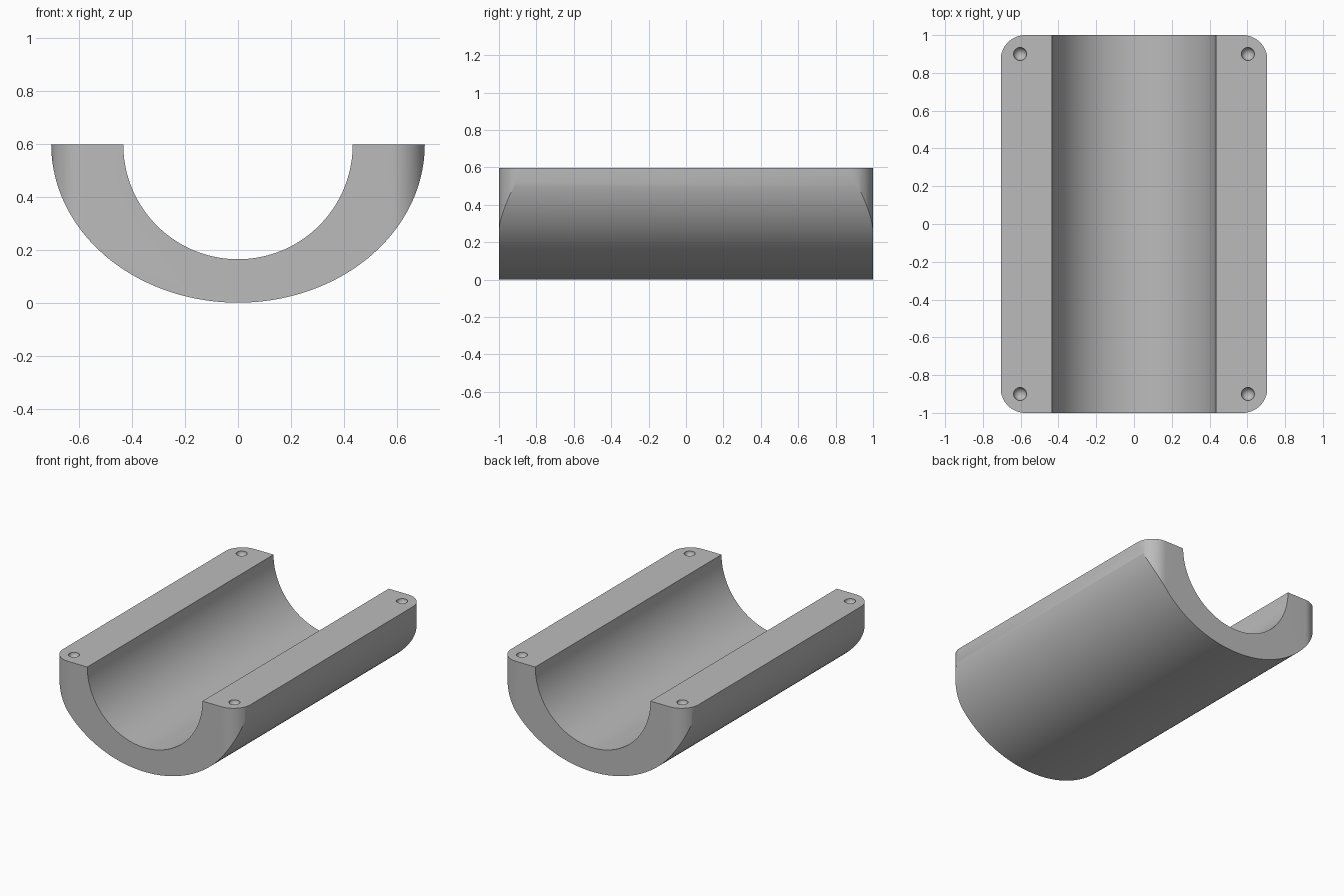
import bpy, bmesh, math

if "Cube" in bpy.data.objects:
    bpy.data.objects.remove(bpy.data.objects["Cube"], do_unlink=True)

TOP = 0.597
HALF_WIDTH, HALF_LENGTH = 0.705, 1.0
BORE, CORNER = 0.433, 0.13
SEGMENTS = 96

grey = bpy.data.materials.new("plain grey")
grey.use_nodes = True
grey.diffuse_color = (0.5, 0.5, 0.5, 1)
grey.node_tree.nodes["Principled BSDF"].inputs["Base Color"].default_value = grey.diffuse_color


def make_object(name, bm):
    bmesh.ops.recalc_face_normals(bm, faces=bm.faces)
    mesh = bpy.data.meshes.new(name)
    bm.to_mesh(mesh)
    bm.free()
    mesh.materials.append(grey)
    obj = bpy.data.objects.new(name, mesh)
    bpy.context.collection.objects.link(obj)
    return obj


def half_arc(rx, rz):
    angles = [math.pi * (1 + i / SEGMENTS) for i in range(SEGMENTS + 1)]
    return [(rx * math.cos(a), TOP + rz * math.sin(a)) for a in angles]


# Trough: elliptical outside, round bore, extruded beyond the trimmed ends
bm = bmesh.new()
profile = half_arc(HALF_WIDTH, TOP) + half_arc(BORE, BORE)[::-1]
start = HALF_LENGTH + 0.1
face = bm.faces.new([bm.verts.new((x, -start, z)) for x, z in profile])
swept = bmesh.ops.extrude_face_region(bm, geom=[face])
bmesh.ops.translate(bm, vec=(0, 2 * start, 0),
                    verts=[v for v in swept["geom"] if isinstance(v, bmesh.types.BMVert)])
trough = make_object("half_shell", bm)

# Trimming block with rounded vertical corners
bm = bmesh.new()
bmesh.ops.create_cube(bm, size=2)
bmesh.ops.scale(bm, vec=(HALF_WIDTH + 0.0005, HALF_LENGTH, 1), verts=bm.verts)
upright = [e for e in bm.edges if abs(e.verts[0].co.z - e.verts[1].co.z) > 1]
bmesh.ops.bevel(bm, geom=upright, offset=CORNER, offset_type='OFFSET',
                segments=16, profile=0.5, affect='EDGES')
cutters = [(make_object("corner_trimmer", bm), 'INTERSECT')]

# Round-bottomed sockets in the corners of the rim
for sx in (-1, 1):
    for sy in (-1, 1):
        bm = bmesh.new()
        bmesh.ops.create_uvsphere(bm, u_segments=24, v_segments=13, radius=0.035)
        bmesh.ops.translate(bm, vec=(sx * 0.603, sy * 0.9, TOP), verts=bm.verts)
        cutters.append((make_object("socket_cutter", bm), 'DIFFERENCE'))

for cutter, operation in cutters:
    cutter.hide_render = True
    cutter.hide_set(True)
    cut = trough.modifiers.new(cutter.name, 'BOOLEAN')
    cut.object = cutter
    cut.operation = operation
    cut.solver = 'EXACT'

# Bake the cuts, then drop the helpers
bpy.context.view_layer.objects.active = trough
trough.select_set(True)
for name in [m.name for m in trough.modifiers]:
    bpy.ops.object.modifier_apply(modifier=name)
for cutter, _ in cutters:
    bpy.data.objects.remove(cutter, do_unlink=True)

bpy.ops.object.shade_smooth_by_angle(angle=math.radians(25))
